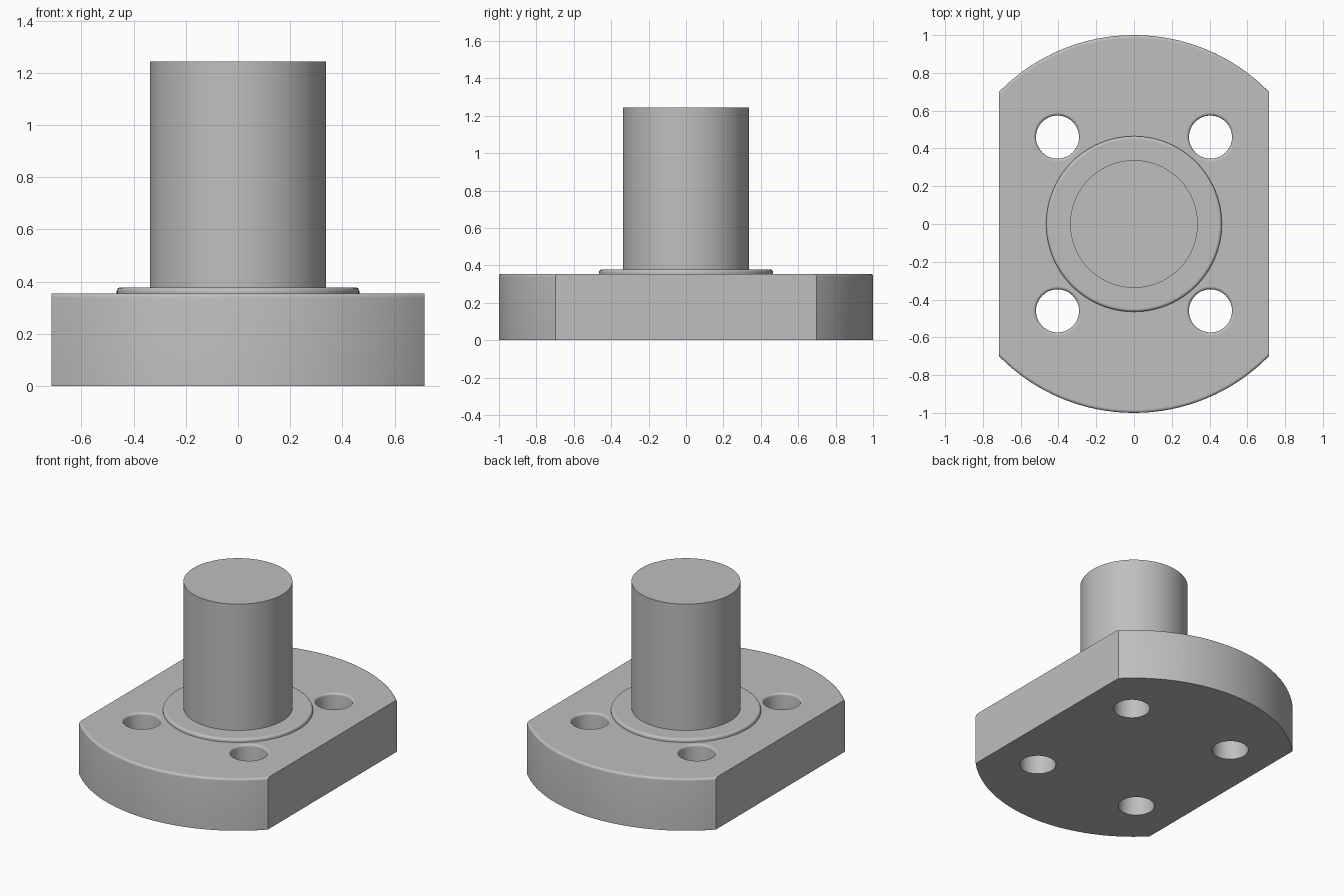
import bpy, bmesh, math
from mathutils import Vector

if "Cube" in bpy.data.objects:
    bpy.data.objects.remove(bpy.data.objects["Cube"])

FLANGE_TOP = 0.355
FLAT_X = 0.715
FILLET = 0.015

grey = bpy.data.materials.new("steel grey")
grey.use_nodes = True
colour = (0.52, 0.52, 0.52, 1)
grey.diffuse_color = colour
grey.node_tree.nodes["Principled BSDF"].inputs["Base Color"].default_value = colour


def arc(cx, cz, r, start, end, steps=5):
    """Profile points along a fillet, angles in degrees."""
    angles = [math.radians(start + (end - start) * i / steps) for i in range(steps + 1)]
    return [(cx + r * math.cos(a), cz + r * math.sin(a)) for a in angles]


def lathe(name, profile, segments, location=(0, 0, 0)):
    """Spin a closed (radius, height) profile around z."""
    bm = bmesh.new()
    verts = [bm.verts.new((r, 0, z)) for r, z in profile]
    edges = [bm.edges.new(pair) for pair in zip(verts, verts[1:])]
    bmesh.ops.spin(bm, geom=verts + edges, axis=(0, 0, 1), cent=(0, 0, 0),
                   angle=math.tau, steps=segments, use_duplicate=False)
    bmesh.ops.remove_doubles(bm, verts=bm.verts, dist=1e-5)
    # Merge each flat cap into one face
    flat = [e for e in bm.edges if len(e.link_faces) == 2
            and all(abs(f.normal.z) > 0.9999 for f in e.link_faces)]
    bmesh.ops.dissolve_edges(bm, edges=flat, use_verts=True)
    bmesh.ops.recalc_face_normals(bm, faces=bm.faces)
    mesh = bpy.data.meshes.new(name)
    bm.to_mesh(mesh)
    bm.free()
    obj = bpy.data.objects.new(name, mesh)
    obj.location = location
    bpy.context.collection.objects.link(obj)
    mesh.materials.append(grey)
    return obj


def activate(obj):
    bpy.ops.object.select_all(action='DESELECT')
    obj.select_set(True)
    bpy.context.view_layer.objects.active = obj


def smooth(obj):
    """Smooth the curved walls, keep horizontal faces flat."""
    activate(obj)
    bpy.ops.object.shade_smooth_by_angle(angle=math.radians(30))
    for face in obj.data.polygons:
        if abs(face.normal.z) > 0.999:
            face.use_smooth = False


# Flange: filleted disc trimmed by two side flats
flange = lathe("flange", [(0, 0), (1, 0)]
               + arc(1 - FILLET, FLANGE_TOP - FILLET, FILLET, 0, 90)
               + [(0, FLANGE_TOP)], 128)
bm = bmesh.new()
bm.from_mesh(flange.data)
for side in (-1, 1):
    cut = bmesh.ops.bisect_plane(bm, geom=bm.verts[:] + bm.edges[:] + bm.faces[:],
                                 plane_co=Vector((side * FLAT_X, 0, 0)),
                                 plane_no=Vector((side, 0, 0)), clear_outer=True)
    rim = [g for g in cut["geom_cut"] if isinstance(g, bmesh.types.BMEdge)]
    bmesh.ops.contextual_create(bm, geom=rim)
bmesh.ops.recalc_face_normals(bm, faces=bm.faces)
bm.to_mesh(flange.data)
bm.free()

# Four bolt holes with rounded mouths
HOLE_R = 0.114
hole_profile = ([(0, -0.1), (HOLE_R, -0.1)]
                + arc(HOLE_R + FILLET, FLANGE_TOP - FILLET, FILLET, 180, 90)
                + [(HOLE_R + FILLET, FLANGE_TOP + 0.1), (0, FLANGE_TOP + 0.1)])
for sx in (-1, 1):
    for sy in (-1, 1):
        cutter = lathe("hole_cutter", hole_profile, 48, (sx * 0.405, sy * 0.46, 0))
        cutter.hide_render = True
        activate(flange)
        mod = flange.modifiers.new("hole", 'BOOLEAN')
        mod.operation = 'DIFFERENCE'
        mod.solver = 'EXACT'
        mod.object = cutter
        bpy.context.view_layer.update()
        bpy.ops.object.modifier_apply(modifier=mod.name)
        bpy.data.objects.remove(cutter)
smooth(flange)

# Raised collar around the post
COLLAR_R, COLLAR_TOP = 0.465, 0.378
collar = lathe("collar", [(0, FLANGE_TOP - 0.01), (COLLAR_R, FLANGE_TOP - 0.01)]
               + arc(COLLAR_R - FILLET, COLLAR_TOP - FILLET, FILLET, 0, 90)
               + [(0, COLLAR_TOP)], 96)
smooth(collar)

# Central post
POST_R, POST_TOP = 0.338, 1.243
post = lathe("post", [(0, COLLAR_TOP - 0.01), (POST_R, COLLAR_TOP - 0.01),
                      (POST_R, POST_TOP), (0, POST_TOP)], 96)
smooth(post)
